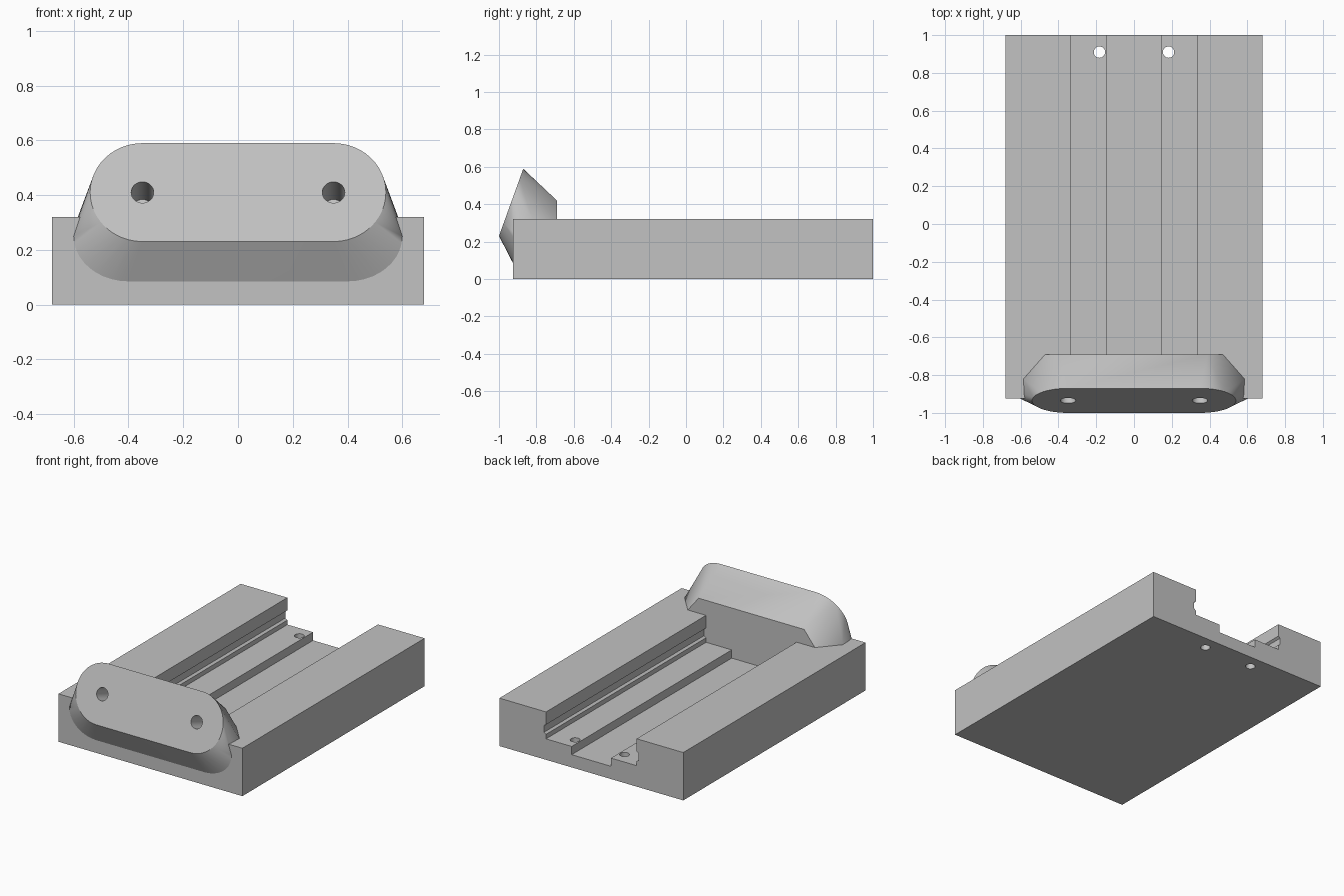
import bpy, bmesh, math
from mathutils import Vector, Matrix

cube = bpy.data.objects.get("Cube")
if cube:
    bpy.data.objects.remove(cube, do_unlink=True)

grey = bpy.data.materials.new("plain_grey")
grey.use_nodes = True
colour = (0.54, 0.54, 0.54, 1)
grey.diffuse_color = colour
grey.node_tree.nodes["Principled BSDF"].inputs["Base Color"].default_value = colour


def finish(name, bm):
    bmesh.ops.recalc_face_normals(bm, faces=bm.faces)
    mesh = bpy.data.meshes.new(name)
    bm.to_mesh(mesh)
    bm.free()
    obj = bpy.data.objects.new(name, mesh)
    bpy.context.collection.objects.link(obj)
    mesh.materials.append(grey)
    return obj


def extrude_profile(name, profile, y0, y1):
    """Extrude an (x, z) outline along y."""
    bm = bmesh.new()
    face = bm.faces.new([bm.verts.new((x, y0, z)) for x, z in profile])
    new = bmesh.ops.extrude_face_region(bm, geom=[face])["geom"]
    verts = [v for v in new if isinstance(v, bmesh.types.BMVert)]
    bmesh.ops.translate(bm, verts=verts, vec=(0, y1 - y0, 0))
    return finish(name, bm)


def cylinder(name, centre, axis, radius, length):
    bm = bmesh.new()
    turn = Vector((0, 0, 1)).rotation_difference(Vector(axis)).to_matrix().to_4x4()
    bmesh.ops.create_cone(bm, cap_ends=True, segments=32, radius1=radius, radius2=radius,
                          depth=length, matrix=Matrix.Translation(centre) @ turn)
    return finish(name, bm)


def cut(target, cutters):
    bpy.context.view_layer.objects.active = target
    for cutter in cutters:
        mod = target.modifiers.new("cut", 'BOOLEAN')
        mod.operation = 'DIFFERENCE'
        mod.solver = 'EXACT'
        mod.object = cutter
        bpy.ops.object.modifier_apply(modifier=mod.name)
        bpy.data.objects.remove(cutter, do_unlink=True)


def smooth(obj, degrees):
    bpy.ops.object.select_all(action='DESELECT')
    obj.select_set(True)
    bpy.context.view_layer.objects.active = obj
    bpy.ops.object.shade_smooth_by_angle(angle=math.radians(degrees))


# Base block with a stepped channel, side grooves and two screw holes
W, H, FRONT, BACK = 0.68, 0.32, -0.925, 1.0
block = extrude_profile("base_block", [(-W, 0), (W, 0), (W, H), (-W, H)], FRONT, BACK)
half = [(0.145, 0.085), (0.145, 0.14), (0.335, 0.14), (0.335, 0.17), (0.35, 0.18),
        (0.35, 0.225), (0.335, 0.235), (0.335, 0.4)]
outline = half + [(-x, z) for x, z in reversed(half)]
channel = extrude_profile("channel_cutter", outline, -0.7, 1.1)
screws = [cylinder("screw_cutter", (s * 0.183, 0.91, 0.1), (0, 0, 1), 0.03, 0.6)
          for s in (-1, 1)]
cut(block, [channel] + screws)
smooth(block, 30)

# Front bumper: tilted rounded plate blended back into the block
tilt = math.atan2(0.13, 0.36)
centre = Vector((0, -0.935, 0.41))
up = Vector((0, math.sin(tilt), math.cos(tilt)))
normal = Vector((0, -math.cos(tilt), math.sin(tilt)))
radius = 0.191
points = []
STEPS = 24
for i in range(STEPS + 1):
    a = -math.pi / 2 + math.pi * i / STEPS
    for s in (-1, 1):
        offset = Vector((s * (0.349 + radius * math.cos(a)), 0, 0))
        points.append(centre + offset + up * radius * math.sin(a))
# Rear outline, flanks and underside
rear = [(0.39, -0.69, 0.42), (0.47, -0.69, 0.32), (0.47, -0.69, 0.03),
        (0.585, -0.82, 0.32), (0.585, -0.82, 0.1), (0.582, -0.9, 0.32)]
# Rounded lower outline where the bumper meets the block front
for i in range(11):
    a = math.pi / 2 * i / 10
    rear.append((0.4 + 0.2 * math.sin(a), FRONT, 0.25 - 0.165 * math.cos(a)))
points += [Vector((s * x, y, z)) for x, y, z in rear for s in (-1, 1)]

bm = bmesh.new()
verts = [bm.verts.new(p) for p in points]
hull = bmesh.ops.convex_hull(bm, input=verts)
loose = {v for v in hull["geom_interior"] if isinstance(v, bmesh.types.BMVert)}
bmesh.ops.delete(bm, geom=list(loose), context='VERTS')
bmesh.ops.dissolve_limit(bm, angle_limit=math.radians(1), verts=bm.verts, edges=bm.edges)
bumper = finish("front_bumper", bm)
holes = [cylinder("bolt_cutter", centre + Vector((s * 0.349, 0, 0)), normal, 0.041, 0.38)
         for s in (-1, 1)]
cut(bumper, holes)
smooth(bumper, 28)
